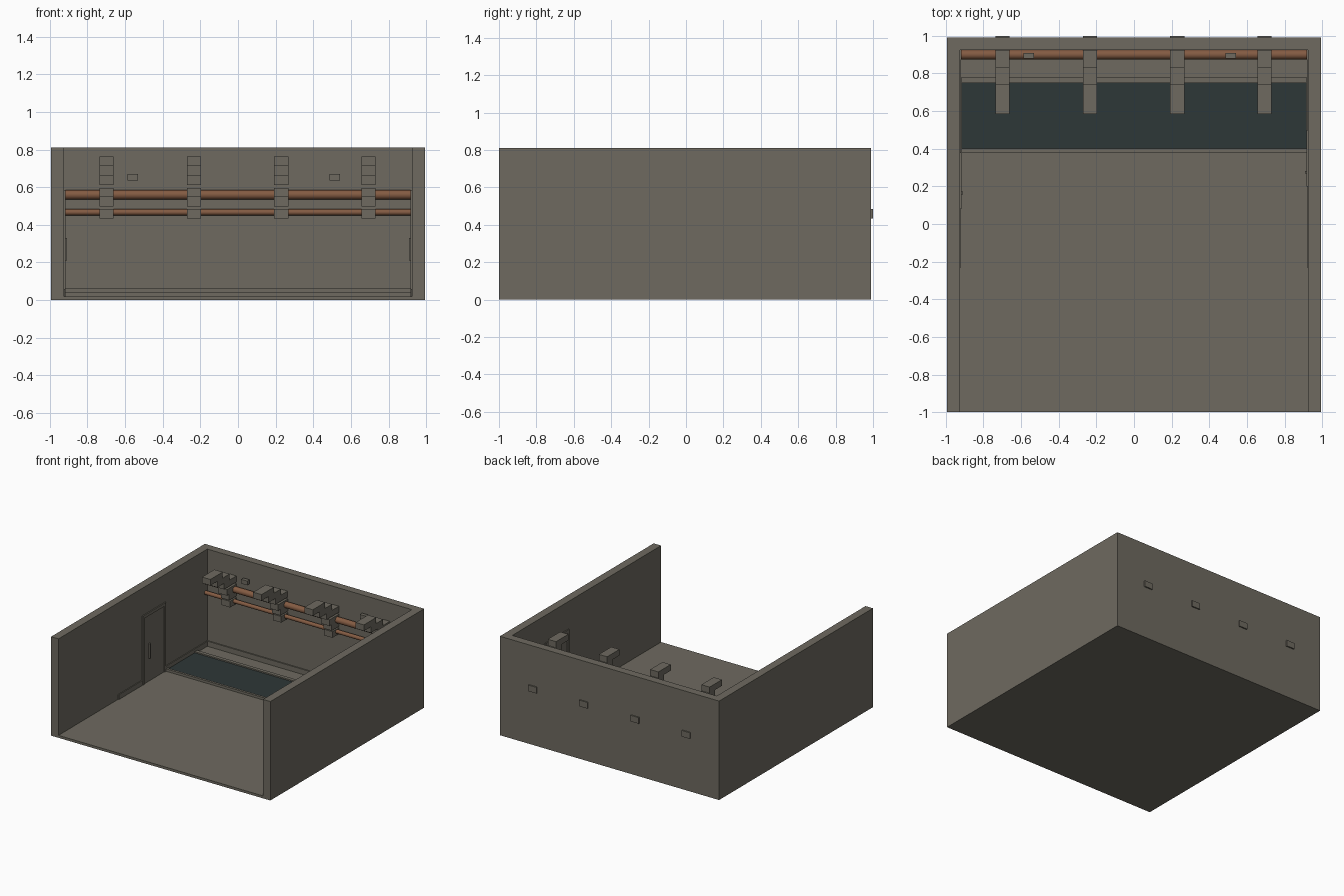
import bpy
import math

if "Cube" in bpy.data.objects:
    bpy.data.objects.remove(bpy.data.objects["Cube"])


def material(name, rgb):
    m = bpy.data.materials.new(name)
    m.diffuse_color = (*rgb, 1)
    m.use_nodes = True
    m.node_tree.nodes["Principled BSDF"].inputs["Base Color"].default_value = m.diffuse_color
    return m


STONE = material("warm grey stone", (0.156, 0.144, 0.117))
WATER = material("dark teal", (0.027, 0.038, 0.038))
COPPER = material("copper brown", (0.23, 0.105, 0.055))


def box(name, x, y, z, mat=STONE):
    """Box from its (min, max) range on each axis."""
    bpy.ops.mesh.primitive_cube_add(
        size=1, location=[(a + b) / 2 for a, b in (x, y, z)])
    o = bpy.context.object
    o.name = name
    o.scale = [b - a for a, b in (x, y, z)]
    bpy.ops.object.transform_apply(location=False, rotation=False, scale=True)
    o.data.materials.append(mat)
    return o


def pipe(name, y, z, r):
    """Round bar running from side wall to side wall."""
    bpy.ops.mesh.primitive_cylinder_add(
        vertices=16, radius=r, depth=1.84, location=(0, y, z),
        rotation=(0, math.pi / 2, 0))
    o = bpy.context.object
    o.name = name
    o.data.materials.append(COPPER)
    bpy.ops.object.shade_smooth_by_angle()


OUT, INN, TOP = 0.993, 0.926, 0.81

# U-shaped shell, open at the front and above
profile = [(-OUT, -1), (-INN, -1), (-INN, 0.925), (INN, 0.925),
           (INN, -1), (OUT, -1), (OUT, 0.99), (-OUT, 0.99)]
n = len(profile)
verts = [(x, y, z) for z in (0, TOP) for x, y in profile]
faces = [list(range(n))[::-1], list(range(n, 2 * n))]
faces += [(i, (i + 1) % n, n + (i + 1) % n, n + i) for i in range(n)]
mesh = bpy.data.meshes.new("walls")
mesh.from_pydata(verts, [], faces)
mesh.materials.append(STONE)
walls = bpy.data.objects.new("walls", mesh)
bpy.context.collection.objects.link(walls)

# Floor, sunken strip and its kerbs
box("floor", (-INN, INN), (-1, 0.925), (0, 0.02))
box("water_strip", (-0.917, 0.917), (0.40, 0.75), (0.02, 0.03), WATER)
box("front_kerb", (-0.917, 0.917), (0.38, 0.40), (0.02, 0.04))
box("back_kerb", (-0.917, 0.917), (0.75, 0.78), (0.02, 0.04))
box("back_skirting", (-INN, INN), (0.915, 0.925), (0.02, 0.062))

# Side doors, with skirting in front of and behind each
for side, label, y0, y1, grip in ((-1, "left", 0.08, 0.38, 0.165),
                                  (1, "right", 0.20, 0.50, 0.275)):
    def on_wall(name, depth, y, z):
        xs = sorted((side * INN, side * (INN - depth)))
        box(label + "_" + name, xs, y, z)
    on_wall("skirting_front", 0.007, (-0.23, y0), (0.02, 0.06))
    on_wall("skirting_back", 0.007, (y1, 0.915), (0.02, 0.06))
    on_wall("door_panel", 0.003, (y0 + 0.02, y1 - 0.02), (0.02, 0.56))
    on_wall("door_post_front", 0.009, (y0, y0 + 0.02), (0.02, 0.56))
    on_wall("door_post_back", 0.009, (y1 - 0.02, y1), (0.02, 0.56))
    on_wall("door_header", 0.009, (y0, y1), (0.56, 0.585))
    on_wall("door_handle", 0.018, (grip - 0.007, grip + 0.007), (0.21, 0.33))

# Pipes along the back wall
pipe("upper_pipe", 0.90, 0.56, 0.025)
pipe("lower_pipe", 0.895, 0.467, 0.016)

# Stepped spouts: overlapping blocks that climb outward from the back wall
STEPS = [(0.585, 0.712), (0.675, 0.662), (0.763, 0.612),
         (0.80, 0.547), (0.83, 0.497), (0.84, 0.435)]
for i, x in enumerate((-0.698, -0.234, 0.23, 0.693)):
    for j, (y, z) in enumerate(STEPS):
        box(f"spout_{i + 1}_block_{j + 1}", (x - 0.0375, x + 0.0375),
            (y, y + 0.16), (z, z + 0.05))

# Small wall boxes above the pipes
for label, x in (("left", -0.56), ("right", 0.515)):
    box(label + "_wall_box", (x - 0.028, x + 0.028), (0.88, 0.91), (0.635, 0.67))
